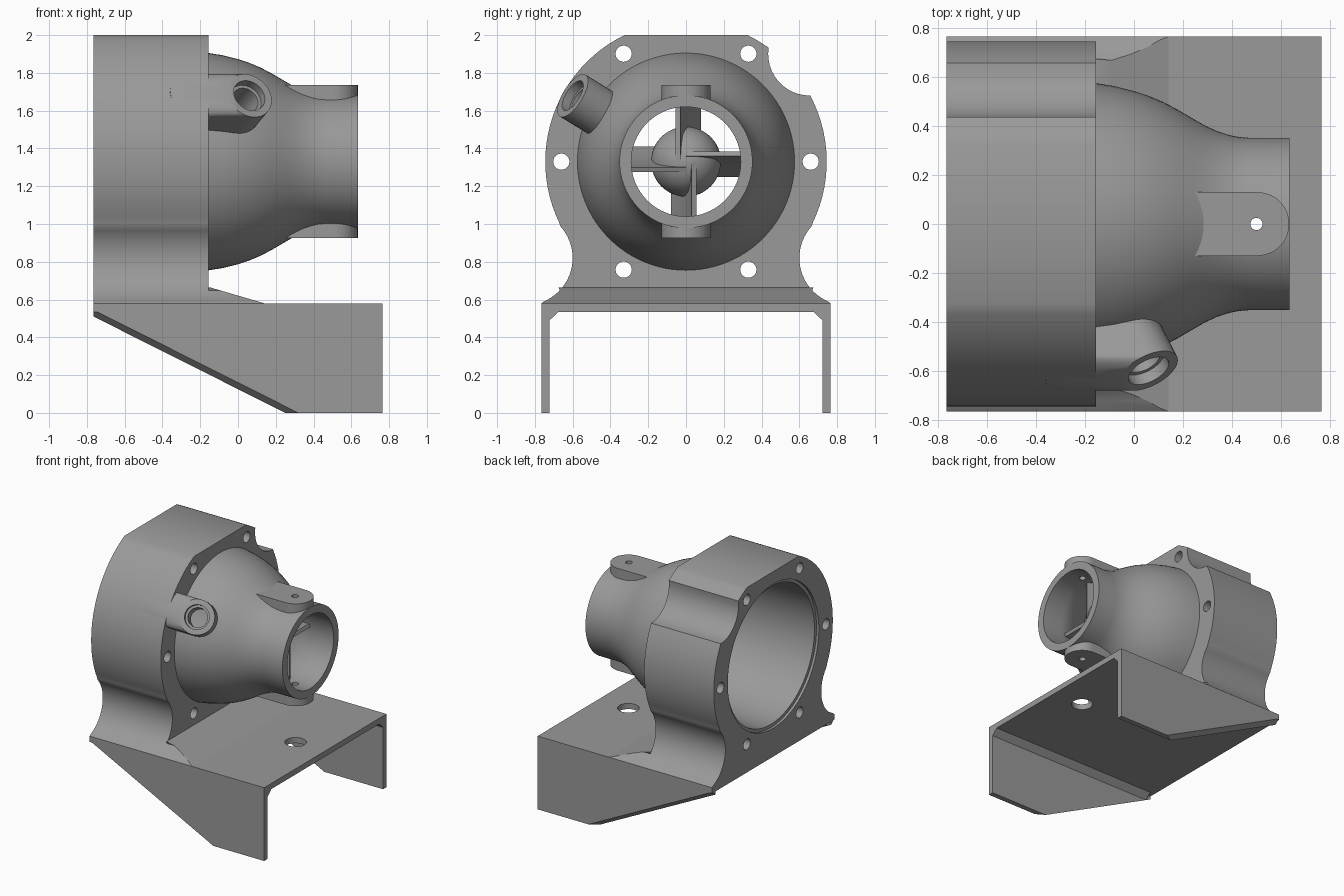
import bpy, bmesh, math
from mathutils import Vector

if "Cube" in bpy.data.objects:
    bpy.data.objects.remove(bpy.data.objects["Cube"])

CZ = 1.33                       # height of the bore axis
grey = bpy.data.materials.new("cast_grey")
grey.diffuse_color = (0.32, 0.32, 0.32, 1)
grey.use_nodes = True
grey.node_tree.nodes["Principled BSDF"].inputs["Base Color"].default_value = grey.diffuse_color


def finish(name, bm):
    bmesh.ops.recalc_face_normals(bm, faces=bm.faces[:])
    me = bpy.data.meshes.new(name)
    bm.to_mesh(me)
    bm.free()
    me.materials.append(grey)
    ob = bpy.data.objects.new(name, me)
    bpy.context.collection.objects.link(ob)
    return ob


def loft(name, rings):
    """Skin equal-length rings of points and cap both ends."""
    bm = bmesh.new()
    vs = [[bm.verts.new(p) for p in r] for r in rings]
    n = len(rings[0])
    for a, b in zip(vs, vs[1:]):
        for i in range(n):
            j = (i + 1) % n
            bm.faces.new((a[i], a[j], b[j], b[i]))
    bm.faces.new(vs[0])
    bm.faces.new(vs[-1])
    return finish(name, bm)


def circle(c, axis, r, n=32):
    axis = Vector(axis).normalized()
    u = axis.orthogonal().normalized()
    v = axis.cross(u)
    return [Vector(c) + r * (math.cos(t) * u + math.sin(t) * v)
            for t in (2 * math.pi * i / n for i in range(n))]


def rod(name, a, b, r, n=32):
    d = Vector(b) - Vector(a)
    return loft(name, [circle(a, d, r, n), circle(b, d, r, n)])


def revolve(name, profile, n=96):
    return loft(name, [circle((x, 0, CZ), (1, 0, 0), r, n) for x, r in profile])


def arc(cy, cz, r, a0, a1, n):
    return [(cy + r * math.cos(math.radians(a0 + (a1 - a0) * i / n)),
             cz + r * math.sin(math.radians(a0 + (a1 - a0) * i / n)))
            for i in range(n + 1)]


def boolean(ob, other, op):
    m = ob.modifiers.new(op.lower(), 'BOOLEAN')
    m.operation, m.object, m.solver = op, other, 'EXACT'
    bpy.context.view_layer.objects.active = ob
    bpy.ops.object.modifier_apply(modifier=m.name)
    bpy.data.objects.remove(other)


def smooth(ob):
    bpy.ops.object.select_all(action='DESELECT')
    ob.select_set(True)
    bpy.context.view_layer.objects.active = ob
    bpy.ops.object.shade_smooth_by_angle(angle=math.radians(30))


# Flange block: round outline, flat top, one scallop, waisted foot
foot = [(0.765, 0.58)] + arc(0.85, 0.82, 0.25, 247, 137, 14)
R = 0.745
right = foot + arc(0, CZ, R, -26, 28, 14) + arc(0.655, 1.90, 0.22, 270, 171, 12)
top = math.degrees(math.asin(0.67 / R))
left = arc(0, CZ, R, 180 - top, 206, 24) + [(-y, z) for y, z in reversed(foot)]
outline = right + arc(0, CZ, R, 55, top, 3) + left
housing = loft("flange_housing", [[(x, y, z) for y, z in outline] for x in (-0.765, -0.155)])

# Domed body narrowing to the throat
dome = [(-0.3, 0.578), (-0.155, 0.575), (-0.08, 0.563), (0, 0.543), (0.06, 0.523),
        (0.12, 0.498), (0.18, 0.466), (0.24, 0.431), (0.29, 0.402), (0.34, 0.379),
        (0.39, 0.363), (0.43, 0.355), (0.47, 0.352), (0.635, 0.352)]
boolean(housing, revolve("dome", dome), 'UNION')

# Pivot bosses above and below the throat
for s in (1, -1):
    flat = [(0.2, -0.13)] + arc(0.504, 0, 0.13, -90, 90, 24) + [(0.2, 0.13)]
    boss = loft("boss", [[(x, y, CZ + s * h) for x, y in flat] for h in (0.2, 0.405)])
    boolean(housing, boss, 'UNION')

# Angled inlet stub, swept back into the flange
tip = Vector((0.06, -0.60, 1.68))
axis = Vector((0.4, -0.78, 0.48)).normalized()
bm = bmesh.new()
for shift in (0, -0.3):
    for depth in (0, 0.22):
        for p in circle(tip - axis * depth, axis, 0.13, 40):
            bm.verts.new(p + Vector((shift, 0, 0)))
hull = bmesh.ops.convex_hull(bm, input=bm.verts[:])
loose = [v for v in bm.verts if not v.link_faces]
bmesh.ops.delete(bm, geom=loose, context='VERTS')
bmesh.ops.dissolve_limit(bm, angle_limit=0.01, verts=bm.verts[:], edges=bm.edges[:])
boolean(housing, finish("stub", bm), 'UNION')

# Main bore with a seal step at the back
bore = [(-0.9, 0.57), (-0.745, 0.57), (-0.744, 0.545), (-0.155, 0.525), (-0.08, 0.51),
        (0, 0.487), (0.06, 0.465), (0.12, 0.438), (0.18, 0.405), (0.24, 0.369),
        (0.29, 0.340), (0.34, 0.317), (0.39, 0.301), (0.43, 0.293), (0.47, 0.29), (0.8, 0.29)]
boolean(housing, revolve("bore", bore), 'DIFFERENCE')

# Inlet hole with a wider mouth
boolean(housing, rod("mouth", tip + axis * 0.05, tip - axis * 0.05, 0.09), 'DIFFERENCE')
boolean(housing, rod("inlet", tip + axis * 0.05, tip - axis * 0.3, 0.072), 'DIFFERENCE')

# Pivot pin holes and the ring of six bolt holes
for s in (1, -1):
    pin = rod("pin", (0.5, 0, CZ + s * 0.2), (0.5, 0, CZ + s * 0.5), 0.025, 20)
    boolean(housing, pin, 'DIFFERENCE')
for k in range(6):
    a = k * math.pi / 3
    y, z = 0.66 * math.cos(a), CZ + 0.66 * math.sin(a)
    boolean(housing, rod("bolt", (-0.9, y, z), (-0.1, y, z), 0.043, 24), 'DIFFERENCE')
smooth(housing)

# Sloping ramp between the flange foot and the base plate
low = [p for p in foot if p[1] < 0.66] + [(0.675, 0.665)]
low = low + [(-y, z) for y, z in reversed(low)]
ramp = loft("base_ramp", [[(-0.155, y, z) for y, z in low],
                          [(-0.15 + (0.665 - z) / 0.085 * 0.29, y, z) for y, z in low]])
smooth(ramp)

# Base plate with an access hole
plate = loft("base_plate", [[(x, y, z) for y, z in
             ((-0.765, 0.535), (0.765, 0.535), (0.765, 0.58), (-0.765, 0.58))]
             for x in (-0.765, 0.765)])
boolean(plate, rod("hole", (0.505, 0, 0.4), (0.505, 0, 0.7), 0.078, 40), 'DIFFERENCE')
smooth(plate)

# Side legs with a bevelled diagonal edge, and inner corner fillets
outer = [(-0.765, 0.58), (-0.765, 0.545), (0.32, 0), (0.765, 0), (0.765, 0.58)]
inner = [(-0.765, 0.58), (-0.765, 0.51), (0.25, 0), (0.765, 0), (0.765, 0.58)]
for s, side in ((-1, "front"), (1, "back")):
    loft(side + "_leg", [[(x, s * 0.765, z) for x, z in outer],
                         [(x, s * 0.723, z) for x, z in inner]])
    loft(side + "_corner_strip", [[(x, s * y, z) for y, z in
         ((0.724, 0.488), (0.675, 0.536), (0.724, 0.536))] for x in (-0.725, 0.765)])

# Rotor hub
bm = bmesh.new()
bmesh.ops.create_uvsphere(bm, u_segments=48, v_segments=24, radius=0.185)
bmesh.ops.translate(bm, verts=bm.verts[:], vec=(0.24, 0, CZ))
smooth(finish("rotor_hub", bm))

# Four swept vanes
chord = [(0.43, -0.03), (0.35, -0.015), (0.27, 0.01), (0.19, 0.04), (0.11, 0.08)]
section = chord + [(x - 0.01, t - 0.025) for x, t in reversed(chord)]
for k in range(4):
    c, s = round(math.cos(k * math.pi / 2)), round(math.sin(k * math.pi / 2))
    vane = loft("rotor_vane_%d" % (k + 1),
                [[(x, r * c + t * s, CZ + r * s - t * c) for x, t in section]
                 for r in (0.0, 0.33)])
    smooth(vane)
